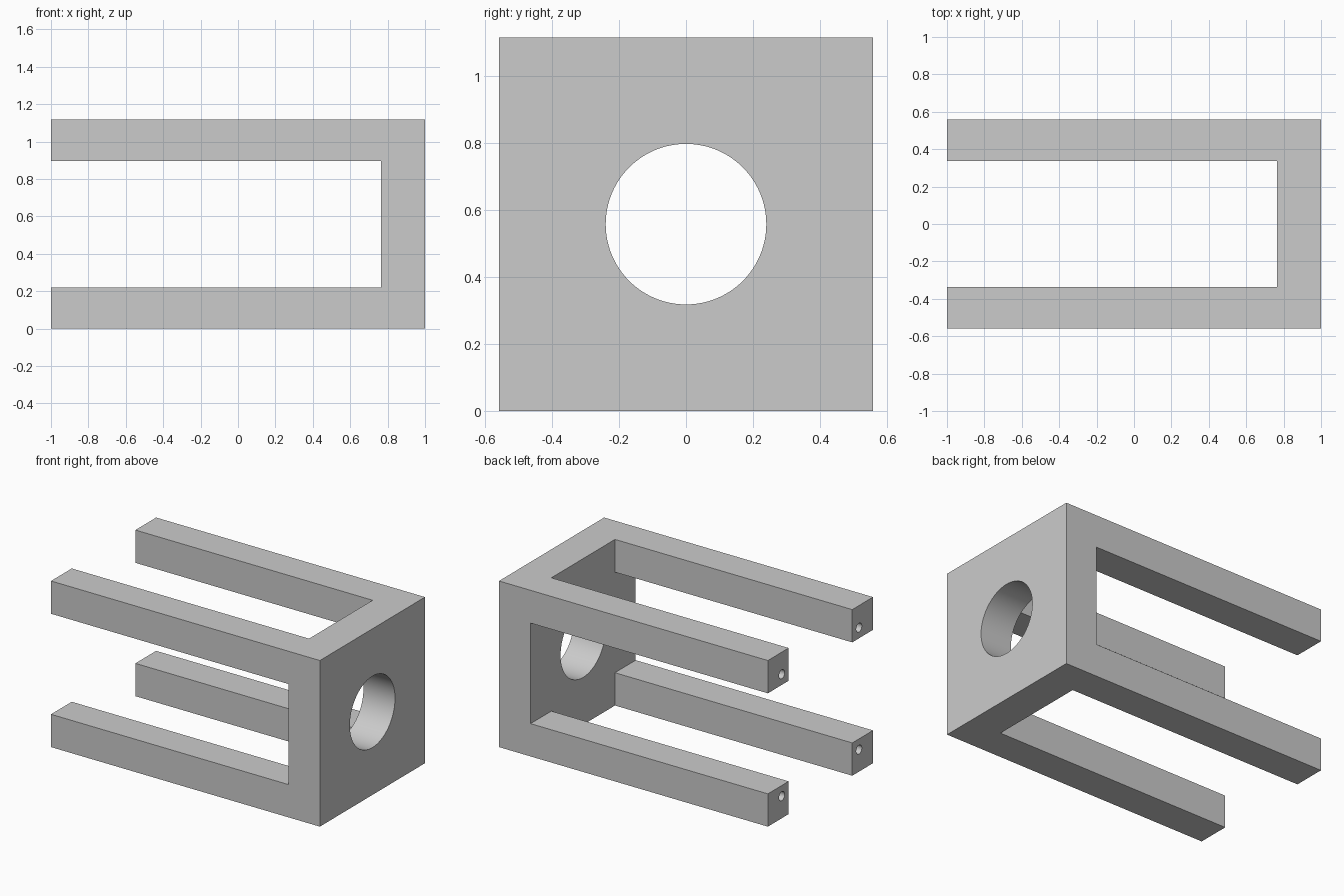
import bpy
import math

if "Cube" in bpy.data.objects:
    bpy.data.objects.remove(bpy.data.objects["Cube"], do_unlink=True)

HALF = 0.5585        # half of the square section
INNER = 0.338        # half of the opening between legs
WALL_X = 0.765       # inner face of the end wall
HOLE_POS = 0.41      # offset of each screw hole from the axis
HOLE_DEPTH = 0.3

grey = bpy.data.materials.new("plain_grey")
grey.use_nodes = True
colour = (0.6, 0.6, 0.6, 1)
grey.diffuse_color = colour
grey.node_tree.nodes["Principled BSDF"].inputs["Base Color"].default_value = colour


def box(name, x0, x1, half_y, half_z):
    bpy.ops.mesh.primitive_cube_add(size=1, location=((x0 + x1) / 2, 0, HALF))
    obj = bpy.context.object
    obj.name = name
    obj.scale = (x1 - x0, 2 * half_y, 2 * half_z)
    bpy.ops.object.transform_apply(location=True, rotation=True, scale=True)
    obj.data.materials.append(grey)
    return obj


def rod(name, x0, x1, y, z, radius, sides):
    bpy.ops.mesh.primitive_cylinder_add(
        vertices=sides, radius=radius, depth=x1 - x0,
        location=((x0 + x1) / 2, y, HALF + z), rotation=(0, math.pi / 2, 0))
    obj = bpy.context.object
    obj.name = name
    bpy.ops.object.transform_apply(location=True, rotation=True, scale=True)
    obj.data.materials.append(grey)
    return obj


def cut(target, cutter):
    mod = target.modifiers.new("cut", "BOOLEAN")
    mod.operation = "DIFFERENCE"
    mod.solver = "EXACT"
    mod.object = cutter
    bpy.context.view_layer.objects.active = target
    bpy.ops.object.modifier_apply(modifier=mod.name)
    bpy.data.objects.remove(cutter, do_unlink=True)


# Solid block, opened sideways and vertically to leave four legs and a wall
bracket = box("four_leg_bracket", -1, 1, HALF, HALF)
cut(bracket, box("side_opening", -1.5, WALL_X, 1, INNER))
cut(bracket, box("vertical_opening", -1.5, WALL_X, INNER, 1))

# Round opening through the end wall
cut(bracket, rod("wall_bore", 0.6, 1.2, 0, 0, 0.24, 96))

# Blind screw hole in the end of each leg
for y in (-HOLE_POS, HOLE_POS):
    for z in (-HOLE_POS, HOLE_POS):
        cut(bracket, rod("screw_hole", -1.1, -1 + HOLE_DEPTH, y, z, 0.03, 32))

# Smooth bores, sharp edges
bpy.ops.object.select_all(action="DESELECT")
bracket.select_set(True)
bpy.context.view_layer.objects.active = bracket
bpy.ops.object.shade_smooth_by_angle(angle=math.radians(30))
